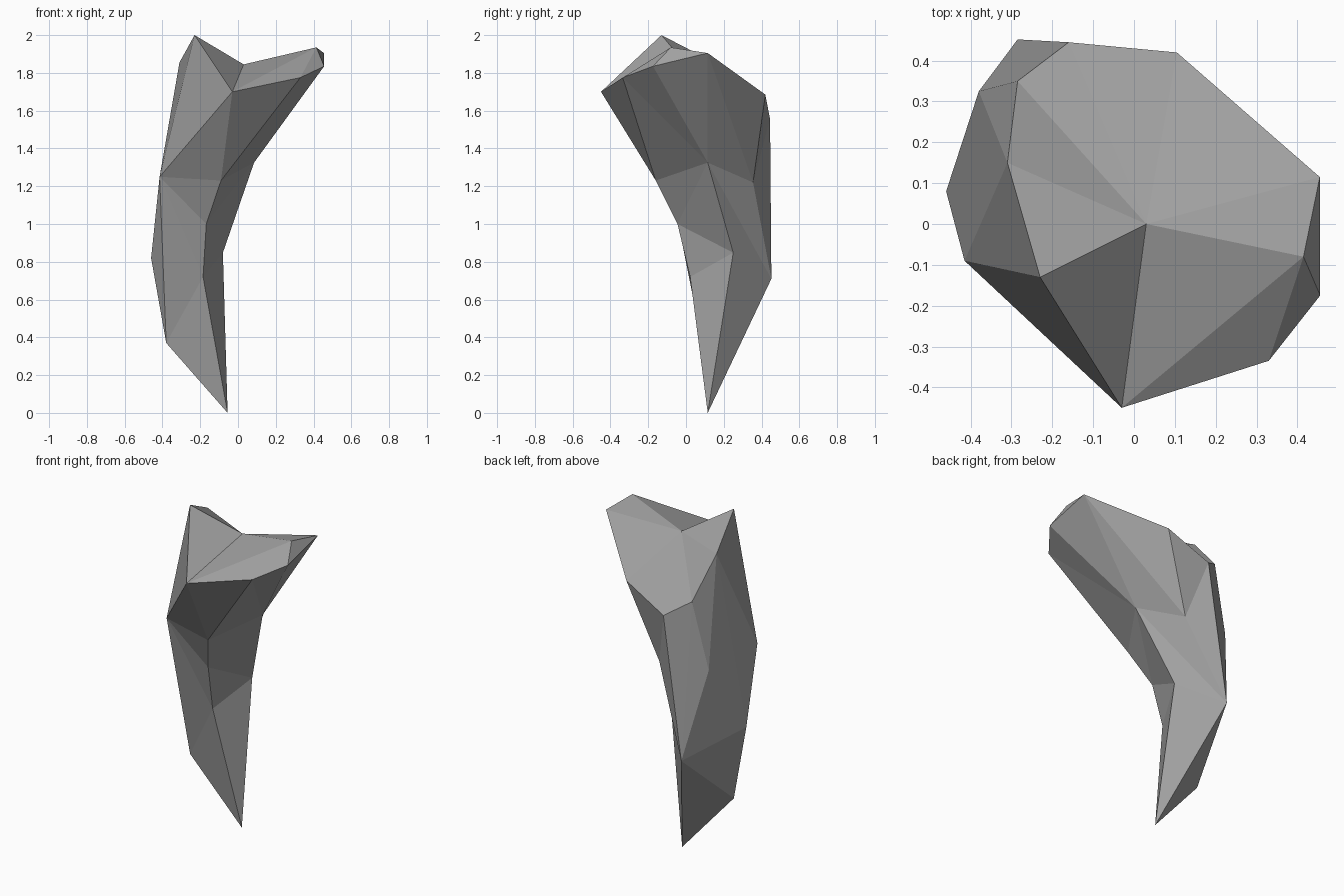
import bpy
import bmesh

cube = bpy.data.objects.get("Cube")
if cube:
    bpy.data.objects.remove(cube, do_unlink=True)

# One plain stone colour
stone = bpy.data.materials.new("grey_stone")
stone.use_nodes = True
colour = (0.35, 0.35, 0.35, 1)
stone.diffuse_color = colour
stone.node_tree.nodes["Principled BSDF"].inputs["Base Color"].default_value = colour

# Corner points of the faceted shard
corners = {
    # broken top, around its sunken middle
    "dip": (.03, 0, 1.845), "front_lip": (-.03, -.45, 1.7),
    "peak": (-.23, -.13, 2), "left_rim": (-.31, .15, 1.855),
    "notch": (-.285, .35, 1.635), "back_rim": (-.16, .445, 1.555),
    "back_lip": (.105, .42, 1.685), "right_rim": (.455, .115, 1.905),
    "horn": (.415, -.08, 1.935), "horn_tip": (.456, -.175, 1.835),
    "horn_base": (.33, -.335, 1.775),
    # bend below the top
    "shoulder": (-.415, -.09, 1.25), "throat": (-.09, -.16, 1.23),
    "armpit": (.085, .115, 1.325), "back_waist": (-.07, .355, 1.22),
    "left_waist": (-.38, .325, 1.235),
    # tapering shaft
    "chest": (-.168, -.045, 1.0), "shin": (-.185, .022, .72),
    "side_knee": (-.08, .25, .848), "heel": (-.285, .452, .71),
    "hip": (-.46, .08, .82), "ankle": (-.38, .085, .37),
    "point": (-.055, .115, 0),
}

# Facets grouped as fans: a hub and the chain of corners around it
fans = {
    "dip": "front_lip peak left_rim notch back_rim back_lip right_rim horn front_lip",
    "horn": "front_lip horn_base horn_tip right_rim",
    "shoulder": "peak front_lip throat chest shin ankle hip left_rim peak",
    "heel": "point ankle hip left_waist notch back_rim back_waist armpit side_knee point",
    "left_rim": "notch left_waist hip",
    "back_waist": "back_rim back_lip right_rim armpit",
    "armpit": "right_rim horn_tip horn_base throat chest side_knee",
    "horn_base": "front_lip throat",
    "shin": "chest side_knee point ankle",
}

bm = bmesh.new()
verts = {name: bm.verts.new(co) for name, co in corners.items()}
for hub, chain in fans.items():
    ring = [verts[name] for name in chain.split()]
    for a, b in zip(ring, ring[1:]):
        bm.faces.new((verts[hub], a, b))
bmesh.ops.recalc_face_normals(bm, faces=bm.faces)

mesh = bpy.data.meshes.new("rock_shard")
bm.to_mesh(mesh)
bm.free()
mesh.materials.append(stone)
shard = bpy.data.objects.new("rock_shard", mesh)
bpy.context.collection.objects.link(shard)
